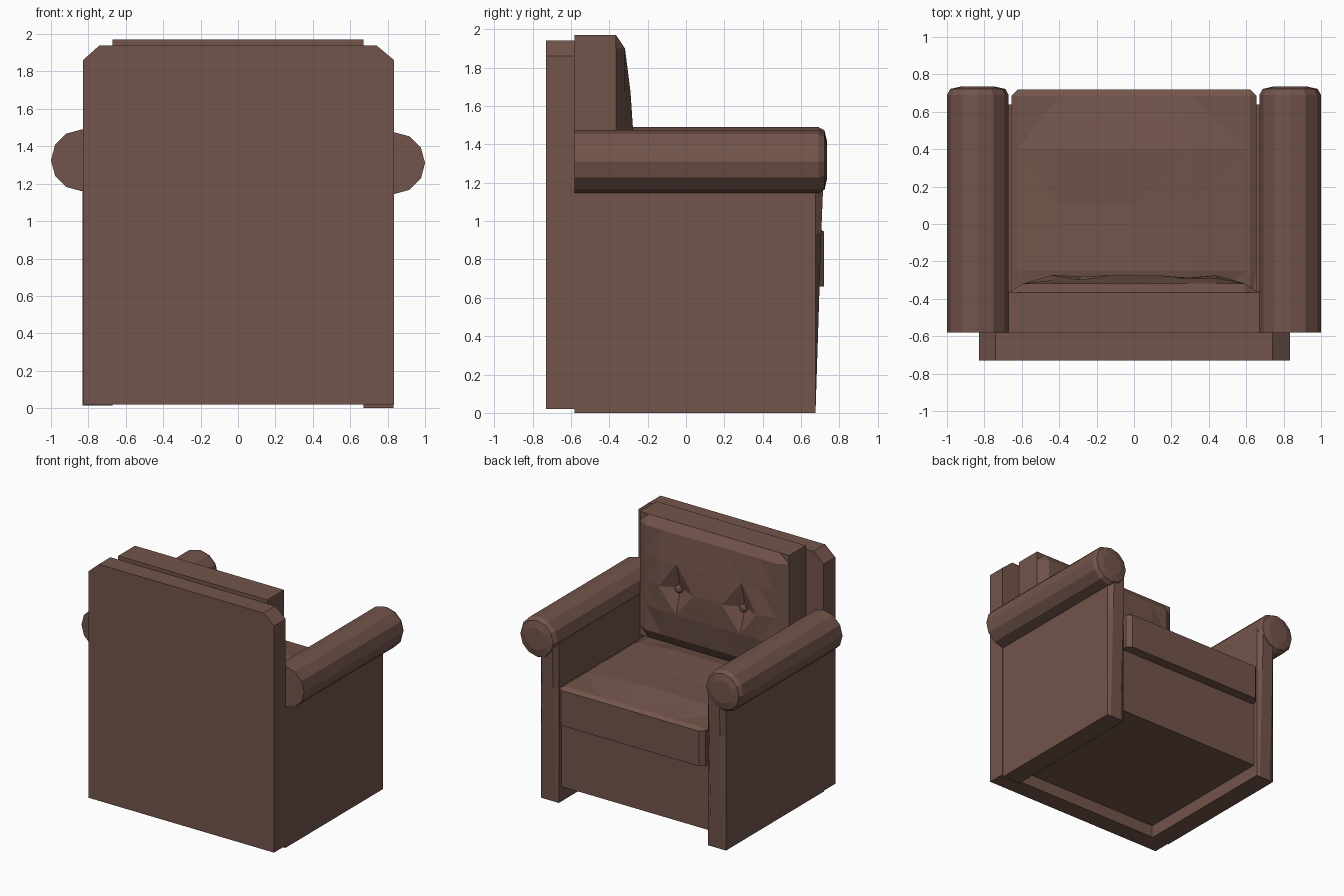
import bpy, bmesh, math, random

if "Cube" in bpy.data.objects:
    bpy.data.objects.remove(bpy.data.objects["Cube"])

random.seed(4)
mat = bpy.data.materials.new("brown_leather")
mat.diffuse_color = (0.17, 0.09, 0.07, 1)
mat.use_nodes = True
mat.node_tree.nodes["Principled BSDF"].inputs["Base Color"].default_value = mat.diffuse_color


def finish(bm, name):
    bmesh.ops.recalc_face_normals(bm, faces=bm.faces)
    me = bpy.data.meshes.new(name)
    bm.to_mesh(me)
    bm.free()
    me.materials.append(mat)
    ob = bpy.data.objects.new(name, me)
    bpy.context.collection.objects.link(ob)
    return ob


def loft(name, rings):
    """Skin a list of equal-length point rings and cap both ends."""
    bm = bmesh.new()
    rows = [[bm.verts.new(p) for p in ring] for ring in rings]
    n = len(rows[0])
    for a, b in zip(rows, rows[1:]):
        for i in range(n):
            j = (i + 1) % n
            bm.faces.new((a[i], a[j], b[j], b[i]))
    bm.faces.new(rows[0])
    bm.faces.new(rows[-1])
    return finish(bm, name)


def box(name, x, y0, y1, z0, z1):
    outline = [(-x, y0), (x, y0), (x, y1), (-x, y1)]
    return loft(name, [[(a, b, z) for a, b in outline] for z in (z0, z1)])


def cushion(name, us, vs, height, base, place):
    """Block whose padded face is a grid displaced by height(u, v)."""
    bm = bmesh.new()
    grid = [[bm.verts.new(place(u, v, height(u, v))) for u in us] for v in vs]
    for r0, r1 in zip(grid, grid[1:]):
        for i in range(len(us) - 1):
            bm.faces.new((r0[i], r0[i + 1], r1[i + 1], r1[i]))
    bmesh.ops.triangulate(bm, faces=bm.faces[:])
    # walk round the border and drop a wall to the flat base
    nu, nv = len(us), len(vs)
    border = [(i, 0) for i in range(nu)] + [(nu - 1, j) for j in range(1, nv)]
    border += [(i, nv - 1) for i in range(nu - 2, -1, -1)]
    border += [(0, j) for j in range(nv - 2, 0, -1)]
    top = [grid[j][i] for i, j in border]
    low = [bm.verts.new(place(us[i], vs[j], base)) for i, j in border]
    for k in range(len(top)):
        m = (k + 1) % len(top)
        bm.faces.new((top[k], top[m], low[m], low[k]))
    bm.faces.new(low)
    return finish(bm, name)


# Back panel with clipped top corners
back = [(-.83, .02), (.835, .02), (.835, 1.86), (.74, 1.94), (-.74, 1.94), (-.83, 1.86)]
loft("back_panel", [[(x, y, z) for x, z in back] for y in (-.73, -.58)])

# Base under the seat, raised between the side panels
box("seat_base", .67, -.58, .64, .12, .67)

# Arms: side panel with padded leaning front edge, and 12-sided roll
for label, s, dz in (("left", -1, 0), ("right", 1, -.015)):
    rings = []
    for z, front in ((.015, .675), (.95, .705), (1.2, .715), (1.315, .715)):
        edge = [(.67, -.58), (.832, -.58), (.832, .675), (.80, front), (.70, front), (.67, .675)]
        rings.append([(s * x, y, z + dz) for x, y in edge])
    loft(label + "_side_panel", rings)

    rings = []
    for y, r in ((-.58, .165), (.69, .165), (.722, .147), (.735, .09)):
        rings.append([(s * .835 + r * math.cos(k * math.pi / 6), y,
                       1.325 + dz + r * math.sin(k * math.pi / 6)) for k in range(12)])
    loft(label + "_arm_roll", rings)


# Seat cushion: softly domed, creased, front corners clipped
def seat_height(u, v):
    if abs(u) > .65 or v > .71 or v < -.44:
        return .945
    if abs(u) > .61 or v > .68:
        return .965
    return .97 + .03 * (1 - (u / .655) ** 2) + random.uniform(-.012, .012)


def seat_place(u, v, h):
    if abs(u) > .65 and v > .71:
        u, v = math.copysign(.6375, u), .7025
    return (u, v, h)


cushion("seat_cushion", [-.655, -.62, -.4, 0, .3, .62, .655],
        [-.45, -.25, .1, .4, .685, .72], seat_height, .66, seat_place)


# Back cushion: puffed face with two tufted dimples
def back_height(u, v):
    if abs(u) > .66 or v > 1.96 or v < .98:
        return -.365
    if abs(u) > .55 or v > 1.88 or v < 1.06:
        return -.318
    if abs(abs(u) - .29) < .01 and abs(v - 1.46) < .01:
        return -.345
    return -.28 - .03 * max(0, (v - 1.46) / .42) + random.uniform(-.008, .008)


cushion("back_cushion", [-.67, -.59, -.44, -.29, -.13, .13, .29, .44, .59, .67],
        [.97, 1.05, 1.26, 1.46, 1.67, 1.9, 1.97], back_height, -.58,
        lambda u, v, h: (u, h, v))

# Tufting buttons
for label, x in (("left", -.29), ("right", .29)):
    rings = [[(x + r * math.cos(k * math.pi / 4), y, 1.46 + r * math.sin(k * math.pi / 4))
              for k in range(8)] for y, r in ((-.36, .034), (-.315, .034), (-.305, .018))]
    loft(label + "_button", rings)
